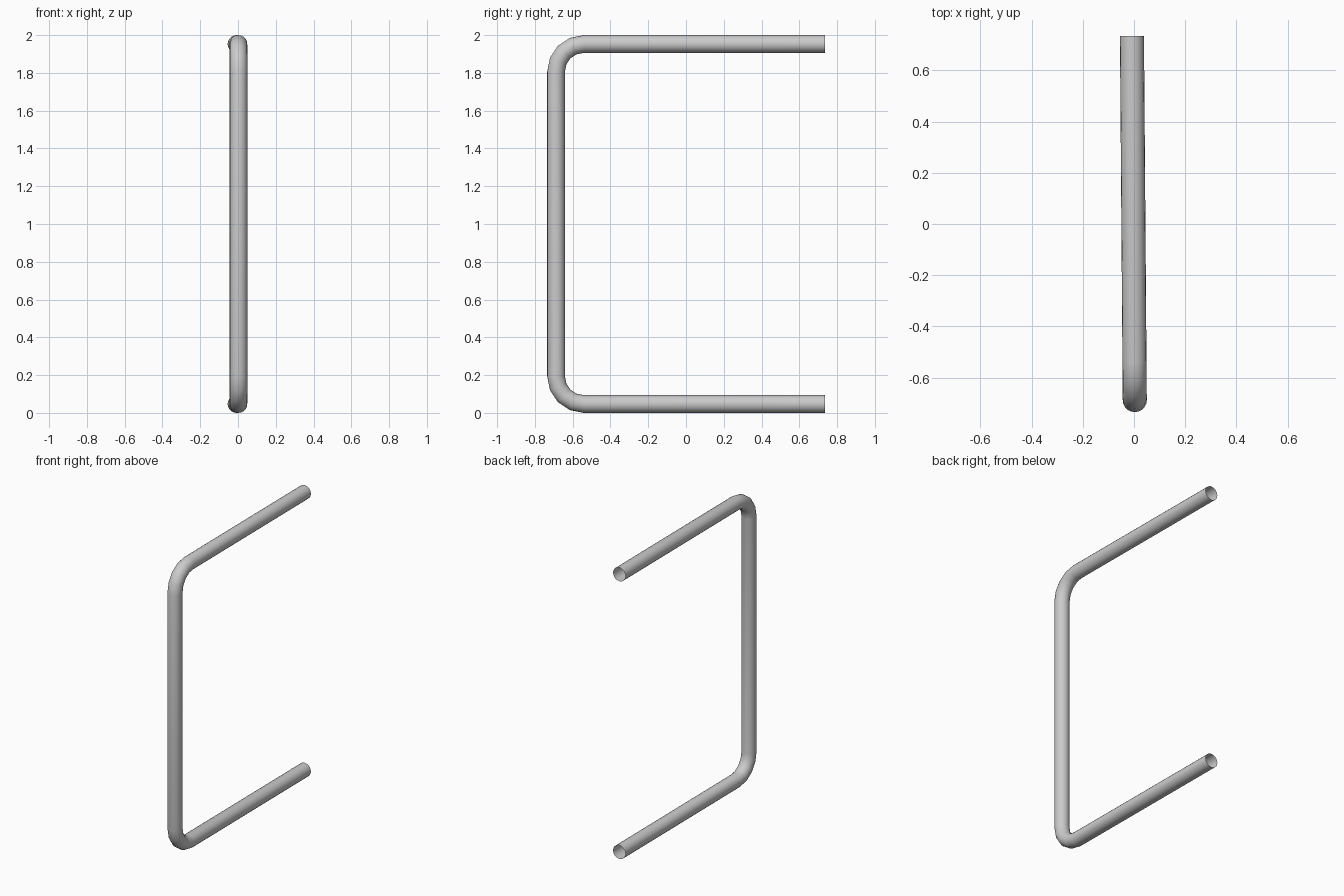
import bpy, bmesh, math
from mathutils import Vector

if "Cube" in bpy.data.objects:
    bpy.data.objects.remove(bpy.data.objects["Cube"])

R = 0.047        # tube radius
BEND = 0.147     # centreline bend radius
SIDES = 20
STEPS = 4        # segments per bend
Y_FRONT, Y_BACK = -0.688, 0.735
X_FRONT, X_BACK = 0.003, -0.008   # arms lean slightly sideways
Z_LOW, Z_HIGH = R, 2 - R


def lean(y):
    t = (y - Y_FRONT) / (Y_BACK - Y_FRONT)
    return X_FRONT + (X_BACK - X_FRONT) * t


# Centreline in the YZ plane: (y, z, tangent angle)
path = [(Y_BACK, Z_HIGH, math.pi)]
for zc, start in ((Z_HIGH - BEND, 90), (Z_LOW + BEND, 180)):
    for i in range(STEPS + 1):
        a = math.radians(start + 90 * i / STEPS)
        path.append((Y_FRONT + BEND + BEND * math.cos(a),
                     zc + BEND * math.sin(a), a + math.pi / 2))
path.append((Y_BACK, Z_LOW, 2 * math.pi))

# Open-ended round tube swept along the centreline
bm = bmesh.new()
rings = []
for y, z, ang in path:
    out = Vector((0, math.sin(ang), -math.cos(ang)))
    side = Vector((1, 0, 0))
    c = Vector((lean(y), y, z))
    rings.append([bm.verts.new(c + R * (math.cos(t) * side + math.sin(t) * out))
                  for t in (2 * math.pi * k / SIDES for k in range(SIDES))])
for a, b in zip(rings, rings[1:]):
    for k in range(SIDES):
        n = (k + 1) % SIDES
        bm.faces.new((a[k], a[n], b[n], b[k])).smooth = True
# Make the normals point away from the centreline
f = bm.faces[:][0] if len(bm.faces) else None
bm.normal_update()
if f.normal.dot(f.calc_center_median() - Vector((lean(0), f.calc_center_median().y, Z_HIGH))) < 0:
    bmesh.ops.reverse_faces(bm, faces=bm.faces[:])

mesh = bpy.data.meshes.new("bent_tube")
bm.to_mesh(mesh)
bm.free()
tube = bpy.data.objects.new("bent_tube", mesh)
bpy.context.collection.objects.link(tube)
